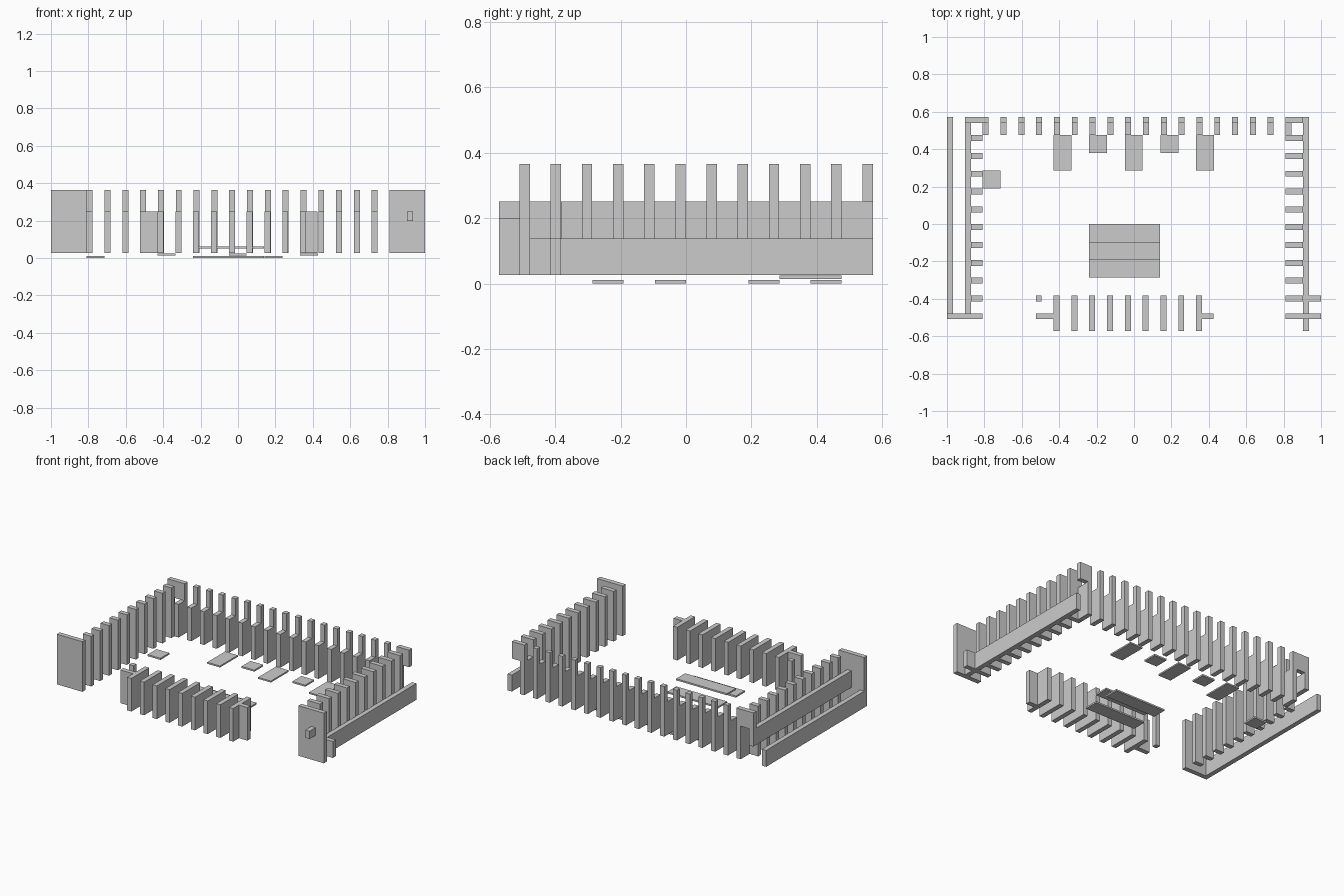
import bpy, bmesh

if "Cube" in bpy.data.objects:
    bpy.data.objects.remove(bpy.data.objects["Cube"])

U = 2 / 21          # spacing of the slats
T = U / 3           # slat thickness
Z0, Z1, Z2, Z3 = 0.026, 0.137, 0.25, 0.365   # underside, low rail, mid rail, top


def prism(name, profile, x0, x1):
    """Extrude a (y, z) profile along x."""
    bm = bmesh.new()
    face = bm.faces.new([bm.verts.new((x0, y, z)) for y, z in profile])
    res = bmesh.ops.extrude_face_region(bm, geom=[face])
    verts = [g for g in res["geom"] if isinstance(g, bmesh.types.BMVert)]
    bmesh.ops.translate(bm, verts=verts, vec=(x1 - x0, 0, 0))
    bmesh.ops.recalc_face_normals(bm, faces=bm.faces)
    mesh = bpy.data.meshes.new(name)
    bm.to_mesh(mesh)
    bm.free()
    obj = bpy.data.objects.new(name, mesh)
    bpy.context.collection.objects.link(obj)
    return obj


def box(name, x0, x1, y0, y1, z0, z1):
    return prism(name, [(y0, z0), (y1, z0), (y1, z1), (y0, z1)], x0, x1)


XI = 0.809          # inner face of the side rows
XS = 0.904
YB = 0.571          # back face
YF = -0.509         # front face of the end plates

# back row: stepped slats, tall at the rear
for k in range(18):
    x = -XI + k * U
    prism("back_slat", [(YB - U, Z0), (YB, Z0), (YB, Z3), (YB - T, Z3),
                        (YB - T, Z2), (YB - U, Z2)], x, x + T)

# side rows of tall slats
for k in range(1, 11):
    y = YF + k * U
    box("left_slat", -XS + T, -XI, y, y + T, Z0, Z3)
    box("right_slat", XI, XS, y, y + T, Z0, Z3)

# wide end plates at the front of both side rows
for s in (-1, 1):
    a, b = sorted((s * XI, s * 1.0))
    box("front_end_plate", a, b, YF, YF + T, Z0, Z3)

# rails running along the sides
box("left_inner_rail", -XS, -XS + T, YF + T, YB, Z1, Z2)
box("left_outer_rail", -1, -1 + T, YF + T, YB, Z0, Z1)
box("right_outer_rail", XS, XS + T, YF + T, YB, Z0, Z1)

# upper plates joining the back corners
box("left_corner_plate", -XS, -XI, YB - T, YB, Z2, Z3)
box("right_corner_plate", XI + T, XS, YB - T, YB, Z2, Z3)

# small knob and foot at the right end plate
box("knob", XS, XS + T, -0.571, YF, 0.197, Z2)
box("right_foot", XS, 1, YF + U, YF + U + T, Z0, Z1)

# front centre row
for k in range(9):
    x = -0.43 + k * U
    box("front_slat", x, x + T, -0.571, -0.381, Z0, Z2)
box("front_left_wing", -0.525, -0.43, YF, YF + T, Z0, Z2)
box("front_right_wing", -0.43 + 8 * U + T, 0.426, YF, YF + T, Z0, Z2)
box("front_left_post", -0.525, -0.525 + T, YF + U, YF + U + T, Z0, Z2)

# floor pads in front of the back row, alternating long and short
for k in range(5):
    x = -0.43 + 2 * k * U
    if k % 2:
        box("short_pad", x, x + U, YB - 2 * U, YB - U, 0, 0.011)
    else:
        box("long_pad", x, x + U, YB - 3 * U, YB - U, 0.014, 0.024)
box("side_pad", -XI, -XI + U, 2 * U, 3 * U, 0, 0.011)

# bench: raised middle board between two floor boards
box("back_board", -0.24, 0.14, -U, 0, 0, 0.011)
box("raised_board", -0.24, 0.14, -2 * U, -U, 0.052, 0.063)
box("front_board", -0.24, 0.14, -3 * U, -2 * U, 0, 0.011)
